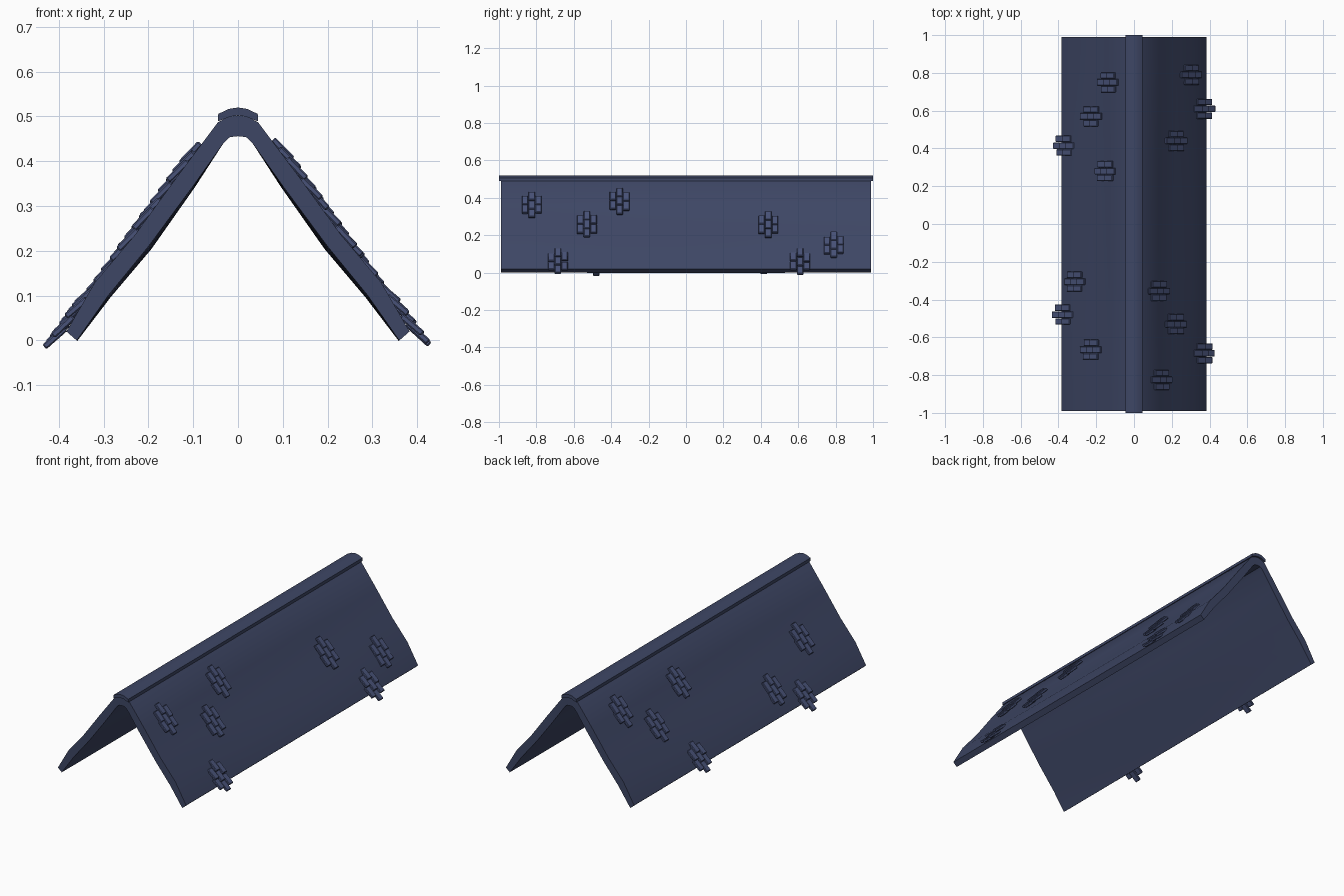
import bpy, bmesh, math, random
from mathutils import Vector, Matrix

if "Cube" in bpy.data.objects:
    bpy.data.objects.remove(bpy.data.objects["Cube"])

random.seed(4)


def material(name, col):
    m = bpy.data.materials.new(name)
    m.diffuse_color = (*col, 1)
    m.use_nodes = True
    m.node_tree.nodes["Principled BSDF"].inputs["Base Color"].default_value = m.diffuse_color
    return m


ROOF = material("roof_blue", (0.048, 0.062, 0.13))
TILE = material("tile_blue", (0.066, 0.086, 0.19))


def finish(bm, name, mat, smooth=True):
    bmesh.ops.recalc_face_normals(bm, faces=bm.faces)
    me = bpy.data.meshes.new(name)
    bm.to_mesh(me)
    bm.free()
    me.materials.append(mat)
    ob = bpy.data.objects.new(name, me)
    bpy.context.collection.objects.link(ob)
    if smooth:
        bpy.context.view_layer.objects.active = ob
        ob.select_set(True)
        bpy.ops.object.shade_smooth_by_angle(angle=math.radians(30))
        ob.select_set(False)
    return ob


def mirrored(half):
    """Complete a right-hand half profile, starting at x = 0, to both sides."""
    return [(-x, z) for x, z in reversed(half[1:])] + half


def loft(name, outer, inner, ys, mat, sag=0.0):
    """Sweep a closed shell profile along y, with an inward sag mid-slope."""
    loop = mirrored(outer) + mirrored(inner)[::-1]
    bm = bmesh.new()
    rings = []
    for y in ys:
        ring = []
        for x, z in loop:
            t = min(max((abs(x) - 0.04) / 0.34, 0), 1)
            d = sag * math.sin(math.pi * t) * math.cos(math.pi * y / 2)
            ring.append(bm.verts.new((x - math.copysign(d * 0.81, x), y, z - d * 0.58)))
        rings.append(ring)
    n = len(loop)
    for a, b in zip(rings, rings[1:]):
        for i in range(n):
            j = (i + 1) % n
            bm.faces.new((a[i], a[j], b[j], b[i]))
    k = len(outer) * 2 - 1
    for r in (rings[0], rings[-1]):          # end caps as strips of quads
        for i in range(k - 1):
            bm.faces.new((r[i], r[i + 1], r[n - 2 - i], r[n - 1 - i]))
    return finish(bm, name, mat)


# Folded roof slab, slightly sagging
outer = [(0, .502), (.022, .499), (.045, .487), (.135, .367), (.23, .236), (.32, .129), (.383, .02)]
inner = [(0, .456), (.018, .454), (.032, .441), (.1, .345), (.2, .21), (.29, .1), (.36, 0)]
loft("roof_slab", outer, inner, [-.99 + 1.98 * i / 12 for i in range(13)], ROOF, 0.009)

# Rounded ridge cap
cap_out = [(0, .52), (.02, .517), (.037, .509), (.044, .506), (.045, .49)]
cap_in = [(0, .502), (.016, .5), (.03, .495), (.037, .492), (.042, .49)]
loft("ridge_cap", cap_out, cap_in, [-1, 1], ROOF)

# Clusters of raised shingles: (x, y) of each centre
CLUSTERS = [(.295, .79), (.36, .61), (.215, .44), (.125, -.355), (.215, -.53), (.36, -.685), (.14, -.825),
            (-.13, .75), (-.22, .57), (-.36, .415), (-.145, .28), (-.305, -.305), (-.365, -.48), (-.22, -.665)]
L, W, H = 0.062, 0.034, 0.014
DOWN = Vector((.338, 0, -.467)).normalized()
OUT = Vector((-DOWN.z, 0, DOWN.x))
LAYOUT = [(0, -1), (0, 0), (0, 1), (-1, -.5), (-1, .5), (1, -.5), (1, .5)]


def shingle(bm, x, y, side, eave, col, row):
    base = Vector((x, y, .487 - (x - .045) * 1.382))
    lift = .013 if eave else .009
    pos = base + DOWN * (row * .056) + Vector((0, col * .036, 0)) + OUT * lift
    pos += DOWN * random.uniform(-.004, .004)
    tilt = math.radians(random.uniform(7, 10) + (4 if eave else 0))
    d = DOWN * math.cos(tilt) + OUT * math.sin(tilt)
    o = OUT * math.cos(tilt) - DOWN * math.sin(tilt)
    rot = Matrix((d, (0, 1, 0), o)).transposed().to_4x4()
    size = Matrix.Diagonal((L, W, H, 1))
    flip = Matrix.Diagonal((side, 1, 1, 1))
    return bmesh.ops.create_cube(bm, size=1, matrix=flip @ Matrix.Translation(pos) @ rot @ size)


for n, (x, y) in enumerate(CLUSTERS):
    bm = bmesh.new()
    for col, row in LAYOUT:
        shingle(bm, abs(x), y, math.copysign(1, x), abs(x) > .34, col, row)
    ob = finish(bm, f"shingle_cluster_{n + 1}", TILE, smooth=False)
    bev = ob.modifiers.new("soft_edges", 'BEVEL')
    bev.width = 0.003
    bev.segments = 1
